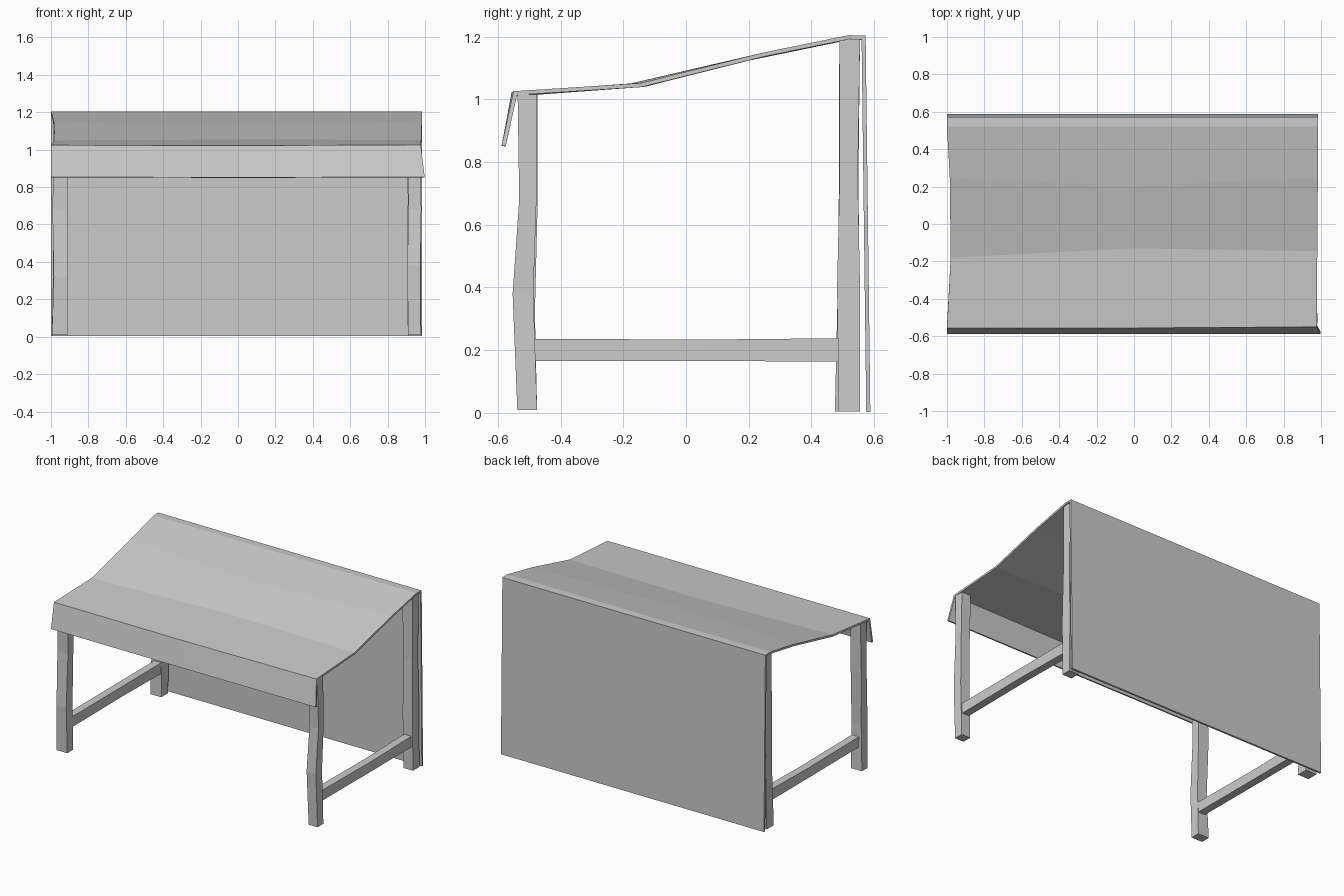
import bpy, bmesh

if "Cube" in bpy.data.objects:
    bpy.data.objects.remove(bpy.data.objects["Cube"])


def mesh_object(name, bm):
    mesh = bpy.data.meshes.new(name)
    bm.to_mesh(mesh)
    bm.free()
    obj = bpy.data.objects.new(name, mesh)
    bpy.context.collection.objects.link(obj)
    return obj


def beam(name, sections):
    """Loft a closed beam through a list of four-point cross-sections."""
    bm = bmesh.new()
    rings = [[bm.verts.new(p) for p in s] for s in sections]
    for a, b in zip(rings, rings[1:]):
        for i in range(4):
            j = (i + 1) % 4
            bm.faces.new((a[i], a[j], b[j], b[i]))
    bm.faces.new(rings[0][::-1])
    bm.faces.new(rings[-1])
    bmesh.ops.recalc_face_normals(bm, faces=bm.faces)
    return mesh_object(name, bm)


def leg(name, levels):
    """Slightly crooked post: each level is z, x0, x1, y0, y1."""
    return beam(name, [[(x0, y0, z), (x1, y0, z), (x1, y1, z), (x0, y1, z)]
                       for z, x0, x1, y0, y1 in levels])


def rail(name, stations):
    """Side rail: each station is y, x0, x1, z0, z1."""
    return beam(name, [[(x0, y, z0), (x1, y, z0), (x1, y, z1), (x0, y, z1)]
                       for y, x0, x1, z0, z1 in stations])


def sheet(name, columns, thickness):
    """Cloth strip from columns of points; columns run left to right."""
    bm = bmesh.new()
    grid = [[bm.verts.new(p) for p in c] for c in columns]
    for a, b in zip(grid, grid[1:]):
        for i in range(len(a) - 1):
            bm.faces.new((a[i], b[i], b[i + 1], a[i + 1]))
    obj = mesh_object(name, bm)
    mod = obj.modifiers.new("thickness", 'SOLIDIFY')
    mod.thickness = thickness
    mod.offset = -1
    mod.use_even_offset = True
    return obj


# Draped canopy: front valance, sagging roof and the folded rear edge
canopy = [
    [(-0.99, -0.588, 0.853), (-0.99, -0.556, 1.024), (-0.98, -0.18, 1.05),
     (-0.985, 0.25, 1.15), (-0.99, 0.52, 1.205), (-0.99, 0.573, 1.203)],
    [(0, -0.588, 0.852), (0, -0.556, 1.022), (0, -0.13, 1.054),
     (0, 0.20, 1.137), (0, 0.52, 1.203), (0, 0.573, 1.203)],
    [(0.998, -0.588, 0.853), (0.977, -0.55, 1.026), (0.98, -0.145, 1.052),
     (0.983, 0.25, 1.15), (0.983, 0.52, 1.205), (0.985, 0.573, 1.203)],
]
for column in (canopy[0],):
    column[0] = (-1.0, *column[0][1:])
    column[1] = (-1.0, *column[1][1:])
    column[-2] = (-1.0, *column[-2][1:])
    column[-1] = (-1.0, *column[-1][1:])
sheet("canopy", canopy, 0.013)

# Back cloth hanging to the ground
sheet("back_cloth", [[(x, 0.573, 1.2), (x, 0.588, 0.003)] for x in (-1.0, 0.985)], 0.013)

# Crooked front legs
leg("front_leg_right", [(0.01, 0.91, 0.977, -0.538, -0.475),
                        (0.38, 0.905, 0.975, -0.553, -0.487),
                        (0.68, 0.912, 0.98, -0.532, -0.477),
                        (1.015, 0.905, 0.975, -0.537, -0.475)])
leg("front_leg_left", [(0.01, -0.995, -0.912, -0.538, -0.475),
                       (0.32, -0.985, -0.912, -0.55, -0.482),
                       (0.68, -0.992, -0.912, -0.53, -0.473),
                       (1.015, -0.985, -0.912, -0.537, -0.473)])

# Taller back legs
leg("back_leg_right", [(0.005, 0.908, 0.98, 0.487, 0.555),
                       (0.40, 0.905, 0.978, 0.482, 0.555),
                       (0.75, 0.908, 0.975, 0.49, 0.548),
                       (1.192, 0.895, 0.975, 0.489, 0.555)])
leg("back_leg_left", [(0.005, -0.995, -0.912, 0.475, 0.55),
                      (0.40, -0.988, -0.912, 0.484, 0.553),
                      (0.75, -0.99, -0.912, 0.488, 0.55),
                      (1.192, -0.988, -0.912, 0.489, 0.555)])

# Side rails joining front and back legs
for side, label in ((1, "right"), (-1, "left")):
    rail("side_rail_" + label, [(-0.49, side * 0.915, side * 0.968, 0.165, 0.236),
                                (0.07, side * 0.918, side * 0.972, 0.166, 0.234),
                                (0.495, side * 0.915, side * 0.968, 0.163, 0.238)])
